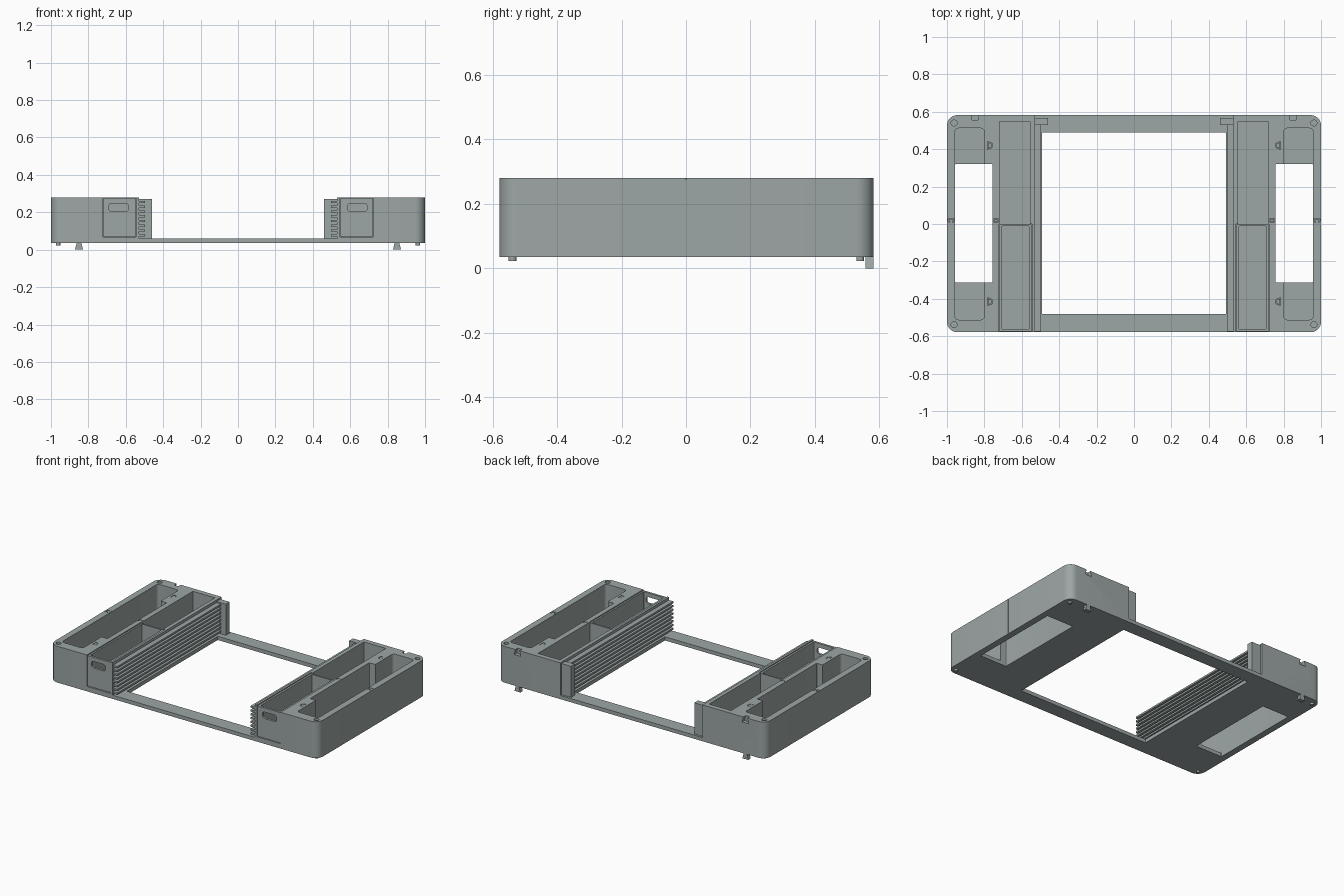
import bpy, bmesh, math
from mathutils import Vector

if "Cube" in bpy.data.objects:
    bpy.data.objects.remove(bpy.data.objects["Cube"], do_unlink=True)

grey = bpy.data.materials.new("cool grey")
grey.use_nodes = True
grey.diffuse_color = (0.34, 0.385, 0.38, 1)
grey.node_tree.nodes["Principled BSDF"].inputs["Base Color"].default_value = grey.diffuse_color

BASE, FLOOR, TOP = 0.035, 0.06, 0.28
FRONT, BACK = -0.578, 0.582


def prism(name, outline, lo, hi, axis="z"):
    """Extrude an outline: (x, y) along z, or (x, z) along y."""
    def place(p, h):
        return Vector((p[0], p[1], h)) if axis == "z" else Vector((p[0], h, p[1]))
    bm = bmesh.new()
    face = bm.faces.new([bm.verts.new(place(p, lo)) for p in outline])
    grown = bmesh.ops.extrude_face_region(bm, geom=[face])["geom"]
    shift = place((0, 0), hi - lo)
    for v in grown:
        if isinstance(v, bmesh.types.BMVert):
            v.co += shift
    bmesh.ops.recalc_face_normals(bm, faces=bm.faces)
    mesh = bpy.data.meshes.new(name)
    bm.to_mesh(mesh)
    bm.free()
    mesh.materials.append(grey)
    ob = bpy.data.objects.new(name, mesh)
    bpy.context.collection.objects.link(ob)
    return ob


def rounded(x0, x1, y0, y1, radii, steps=8):
    """Rectangle outline, radii from lower left counter-clockwise."""
    pts = []
    corners = [(x0, y0, 1, 1), (x1, y0, -1, 1), (x1, y1, -1, -1), (x0, y1, 1, -1)]
    for i, ((x, y, sx, sy), r) in enumerate(zip(corners, radii)):
        if r == 0:
            pts.append((x, y))
            continue
        for k in range(steps + 1):
            a = math.pi * (1 + i / 2 + k / steps / 2)
            pts.append((x + sx * r + r * math.cos(a), y + sy * r + r * math.sin(a)))
    return pts


def box(name, x0, x1, y0, y1, z0, z1, r=0):
    return prism(name, rounded(x0, x1, y0, y1, [r] * 4), z0, z1)


def disc(name, x, y, r, z0, z1):
    ring = [(x + r * math.cos(k * math.pi / 10), y + r * math.sin(k * math.pi / 10))
            for k in range(20)]
    return prism(name, ring, z0, z1)


def dovetail(x, y, size, turn=0, wide=1.0):
    """Trapezoid outline, wide end pointing along the turn angle."""
    c, s = math.cos(turn), math.sin(turn)
    raw = [(-0.5, -0.5), (0.5, -0.9), (0.5, 0.9), (-0.5, 0.5)]
    return [(x + size * (u * c - v * wide * s), y + size * (u * s + v * wide * c))
            for u, v in raw]


def bake(ob):
    mesh = bpy.data.meshes.new_from_object(
        ob.evaluated_get(bpy.context.evaluated_depsgraph_get()))
    ob.modifiers.clear()
    ob.data = mesh


def cut(ob, cutter):
    mod = ob.modifiers.new("cut", "BOOLEAN")
    mod.operation, mod.solver, mod.object = "DIFFERENCE", "EXACT", cutter
    bake(ob)
    bpy.data.objects.remove(cutter, do_unlink=True)


def finish(ob, mirror=True):
    if mirror:
        ob.modifiers.new("both sides", "MIRROR").use_mirror_merge = False
        bake(ob)
    bpy.ops.object.select_all(action="DESELECT")
    ob.select_set(True)
    bpy.context.view_layer.objects.active = ob
    bpy.ops.object.shade_smooth_by_angle(angle=math.radians(30))


# Low frame joining the two housings
frame = box("base_frame", -0.53, 0.53, FRONT, BACK, BASE, FLOOR)
cut(frame, box("cutter", -0.493, 0.493, -0.48, 0.488, 0, 0.2))
finish(frame, mirror=False)

# Side housing with its compartments
housing = prism("side_housing", rounded(0.53, 1, FRONT, BACK, [0, 0.055, 0.055, 0]), BASE, TOP)
cut(housing, box("cutter", 0.80, 0.957, -0.512, 0.512, FLOOR, 0.4, 0.02))
cut(housing, box("cutter", 0.756, 0.956, -0.312, 0.32, 0, 0.4, 0.004))
cut(housing, box("cutter", 0.545, 0.723, -0.7, 0.0, 0.068, 0.4))
cut(housing, box("cutter", 0.556, 0.72, -0.01, 0.548, FLOOR, 0.4))

# Corner sockets and feet
for y in (-0.538, 0.54):
    cut(housing, disc("cutter", 0.962, y, 0.016, TOP - 0.015, 0.4))
    finish(disc("corner_foot", 0.962, y, 0.012, 0.022, BASE))

# Seam between the front and back halves
cut(housing, box("cutter", 0.997, 1.1, -0.002, 0.002, 0, 0.4))
cut(housing, box("cutter", 0.94, 1.1, -0.0015, 0.0015, TOP - 0.004, 0.4))

# Joint keys set into the rims with a hairline gap
for x, y, size, turn in ((0.772, 0.42, 0.024, 0), (0.772, -0.415, 0.024, 0),
                         (0.978, 0.017, 0.02, math.pi / 2), (0.738, 0.017, 0.018, math.pi / 2)):
    cut(housing, prism("cutter", dovetail(x, y, size, turn), TOP - 0.02, 0.4))
    finish(prism("joint_key", dovetail(x, y, size * 0.8, turn), TOP - 0.02, TOP - 0.001))

# Rear hook: notch above, matching tab below
cut(housing, prism("cutter", dovetail(0.85, 0.265, 0.042, -math.pi / 2, 0.65), 0.556, 0.7, "y"))
finish(housing)
finish(prism("rear_hook", dovetail(0.85, 0.0185, 0.037, -math.pi / 2, 0.65), 0.556, BACK, "y"))

# Floor joint in the rear compartment
finish(prism("floor_joint", dovetail(0.65, 0.018, 0.03, math.pi / 2), FLOOR, FLOOR + 0.003))

# Sliding drawer with a grip slot
drawer = box("drawer", 0.548, 0.719, -0.576, -0.003, 0.072, 0.276)
cut(drawer, box("cutter", 0.561, 0.708, -0.561, -0.012, 0.084, 0.4, 0.004))
cut(drawer, prism("cutter", rounded(0.586, 0.69, 0.204, 0.248, [0.015] * 4), -0.7, -0.5, "y"))
finish(drawer)

# Slotted guide rails on the inner walls
for i in range(8):
    z = 0.071 + i * 0.0255
    finish(box("guide_rail", 0.497, 0.53, -0.575, 0.528, z, z + 0.012))

# Stop post behind the rails
finish(box("stop_post", 0.46, 0.53, 0.528, 0.568, FLOOR, 0.27))
